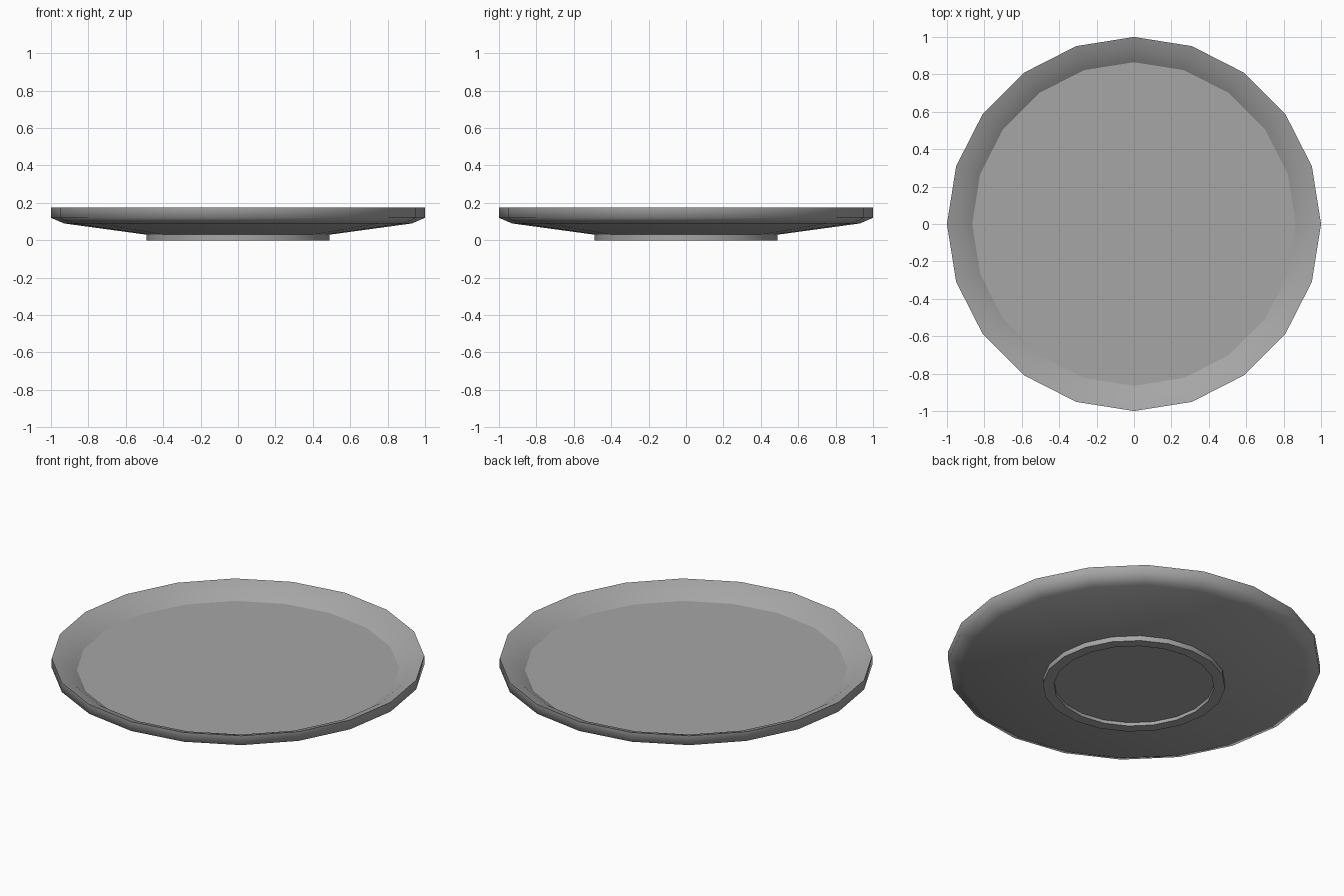
import bpy
import bmesh
import math

SIDES = 20

cube = bpy.data.objects.get("Cube")
if cube:
    bpy.data.objects.remove(cube, do_unlink=True)

grey = bpy.data.materials.new("plate grey")
grey.use_nodes = True
colour = (0.38, 0.38, 0.38, 1)
grey.diffuse_color = colour
grey.node_tree.nodes["Principled BSDF"].inputs["Base Color"].default_value = colour


def lathe(name, profile):
    """Turn a closed profile of (radius, height) points; radius 0 makes a pole cap."""
    bm = bmesh.new()
    rings = []
    for radius, height in profile:
        rings.append([bm.verts.new((radius * math.cos(math.tau * i / SIDES),
                                    radius * math.sin(math.tau * i / SIDES),
                                    height)) for i in range(SIDES)])
    for low, high in zip(rings, rings[1:]):
        for i in range(SIDES):
            j = (i + 1) % SIDES
            bm.faces.new((low[i], low[j], high[j], high[i]))
    # Flat caps: foot recess below, plate floor above
    bm.faces.new(rings[0][::-1])
    bm.faces.new(rings[-1])
    bmesh.ops.recalc_face_normals(bm, faces=bm.faces)
    mesh = bpy.data.meshes.new(name)
    bm.to_mesh(mesh)
    bm.free()
    mesh.materials.append(grey)
    obj = bpy.data.objects.new(name, mesh)
    bpy.context.collection.objects.link(obj)
    bpy.ops.object.select_all(action='DESELECT')
    obj.select_set(True)
    bpy.context.view_layer.objects.active = obj
    bpy.ops.object.shade_smooth_by_angle(angle=math.radians(35))
    return obj


lathe("plate", [
    (0.43, 0.02), (0.43, 0), (0.49, 0), (0.49, 0.03),  # foot ring
    (0.93, 0.09), (1, 0.12), (1, 0.175),               # underside and outer edge
    (0.93, 0.15), (0.865, 0.105),                      # sloping rim and floor
])
# Keep the outer edge softly rounded and the floor border crisp
mesh = bpy.data.objects["plate"].data
sharp = mesh.attributes.get("sharp_edge")
for edge in mesh.edges:
    a, b = (mesh.vertices[v].co for v in edge.vertices)
    if abs(a.z - b.z) < 0.001:
        if abs(a.z - 0.105) < 0.001:
            edge.use_edge_sharp = True
        elif abs(a.z - 0.12) < 0.001:
            edge.use_edge_sharp = False
